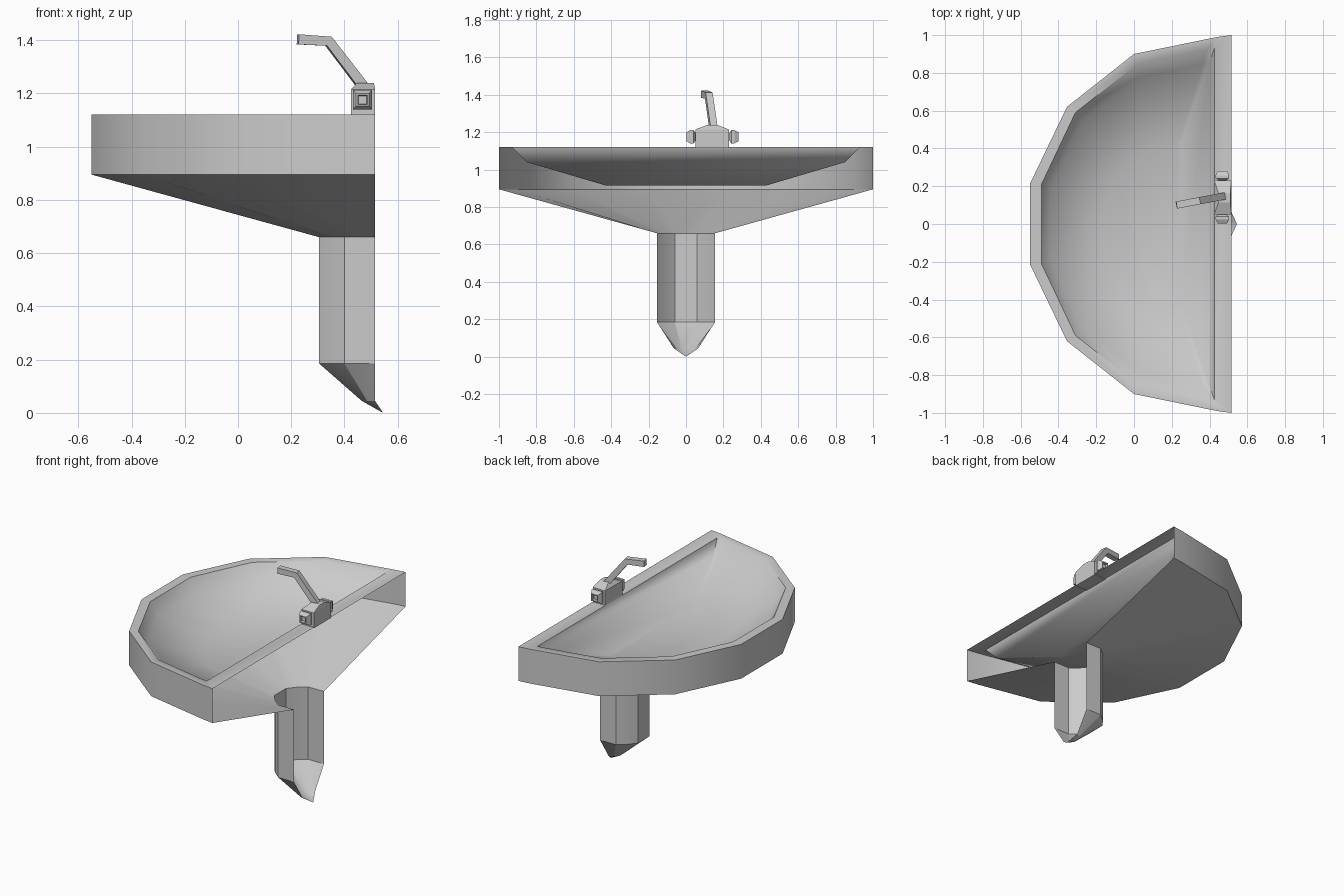
import bpy
import bmesh
import math
from mathutils import Vector

cube = bpy.data.objects.get("Cube")
if cube:
    bpy.data.objects.remove(cube, do_unlink=True)

ceramic = bpy.data.materials.new("grey_ceramic")
ceramic.use_nodes = True
COLOUR = (0.6, 0.6, 0.6, 1)
ceramic.diffuse_color = COLOUR
ceramic.node_tree.nodes["Principled BSDF"].inputs["Base Color"].default_value = COLOUR


def loft(name, rings, closed=False, cap_start=False, cap_end=False, smooth=0, solid=False):
    """Skin a list of equally long point rings."""
    bm = bmesh.new()
    loops = [[bm.verts.new(p) for p in ring] for ring in rings]
    n = len(rings[0])
    for a, b in zip(loops, loops[1:]):
        for i in range(n if closed else n - 1):
            j = (i + 1) % n
            bm.faces.new((a[i], b[i], b[j], a[j]))
    if cap_start:
        bm.faces.new(loops[0])
    if cap_end:
        bm.faces.new(loops[-1][::-1])
    bmesh.ops.remove_doubles(bm, verts=bm.verts, dist=0.0005)
    if solid:
        bmesh.ops.recalc_face_normals(bm, faces=bm.faces)
    mesh = bpy.data.meshes.new(name)
    bm.to_mesh(mesh)
    bm.free()
    mesh.materials.append(ceramic)
    obj = bpy.data.objects.new(name, mesh)
    bpy.context.collection.objects.link(obj)
    if smooth:
        bpy.ops.object.select_all(action="DESELECT")
        obj.select_set(True)
        bpy.context.view_layer.objects.active = obj
        bpy.ops.object.shade_smooth_by_angle(angle=math.radians(smooth))
    return obj


def mirrored(half):
    """Complete a half outline across y = 0."""
    return half + [(x, -y) for x, y in reversed(half)]


def at(outline, z):
    return [(x, y, z) for x, y in outline]


def shrink(outline, s, cx):
    return [(cx + (x - cx) * s, y * s) for x, y in outline]


def rect(x0, x1, y0, y1, z):
    return [(x0, y0, z), (x1, y0, z), (x1, y1, z), (x0, y1, z)]


outer = mirrored([(0.515, 1), (0.44, 0.99), (0, 0.9), (-0.355, 0.62), (-0.55, 0.215)])
inner = mirrored([(0.425, 0.93), (0.39, 0.925), (0.02, 0.85), (-0.31, 0.59), (-0.49, 0.21)])
post = mirrored([(0.515, 0.155), (0.46, 0.155), (0.4, 0.155), (0.345, 0.11), (0.305, 0.06)])
toe = mirrored([(0.515, 0.065), (0.5, 0.06), (0.485, 0.05), (0.475, 0.035), (0.465, 0.02)])
RIM, SKIRT, POST_TOP = 1.12, 0.895, 0.66

# Basin: inner bowl with rim, and outer shell left open at the wall side
loft("bowl_and_rim",
     [at(shrink(inner, 0.46, 0.1), 0.915), at(shrink(inner, 0.915, 0.1), 1.04),
      at(inner, RIM), at(outer, RIM)],
     closed=True, cap_start=True, smooth=50)
loft("basin_skirt", [at(outer, RIM), at(outer, SKIRT)], smooth=35)
loft("basin_underside", [at(outer, SKIRT), at(post, POST_TOP)], smooth=35)

# Half-round pedestal tapering to a point
loft("pedestal", [at(post, POST_TOP), at(post, 0.185), at(toe, 0.045),
                  [(0.545, 0, 0)] * len(post)], smooth=25)

# Tap body with a sloped top
loft("tap_body", [rect(0.425, 0.515, 0.05, 0.23, 1.115), rect(0.425, 0.515, 0.05, 0.23, 1.215),
                  rect(0.447, 0.51, 0.115, 0.165, 1.24)],
     closed=True, cap_start=True, cap_end=True, solid=True)

# Tap handles: square knobs with a recessed end
PROFILE = [(0, 0.018), (0.012, 0.036), (0.028, 0.036), (0.05, 0.024), (0.05, 0.018), (0.035, 0.015)]
for name, y0, d in (("front_handle", 0.052, -1), ("rear_handle", 0.23, 1)):
    rings = [[(0.468 + h * u, y0 + d * t, 1.176 + h * v)
              for u, v in ((-1, -1), (1, -1), (1, 1), (-1, 1))] for t, h in PROFILE]
    loft(name, rings, closed=True, cap_start=True, cap_end=True, solid=True)

# Bent square spout
path = [Vector(p) for p in ((0.475, 0.147, 1.22), (0.34, 0.122, 1.396), (0.225, 0.1, 1.403))]
side = Vector((path[2] - path[0]).cross(Vector((0, 0, 1)))).normalized()
rings = []
for i, p in enumerate(path):
    tangent = path[min(i + 1, 2)] - p if i != 1 else \
        (path[2] - p).normalized() + (p - path[0]).normalized()
    if i == 2:
        tangent = p - path[1]
    up = side.cross(tangent.normalized())
    rings.append([p + 0.019 * (side * u + up * v) for u, v in ((-1, -1), (1, -1), (1, 1), (-1, 1))])
loft("spout", rings, closed=True, cap_start=True, cap_end=True, solid=True)
